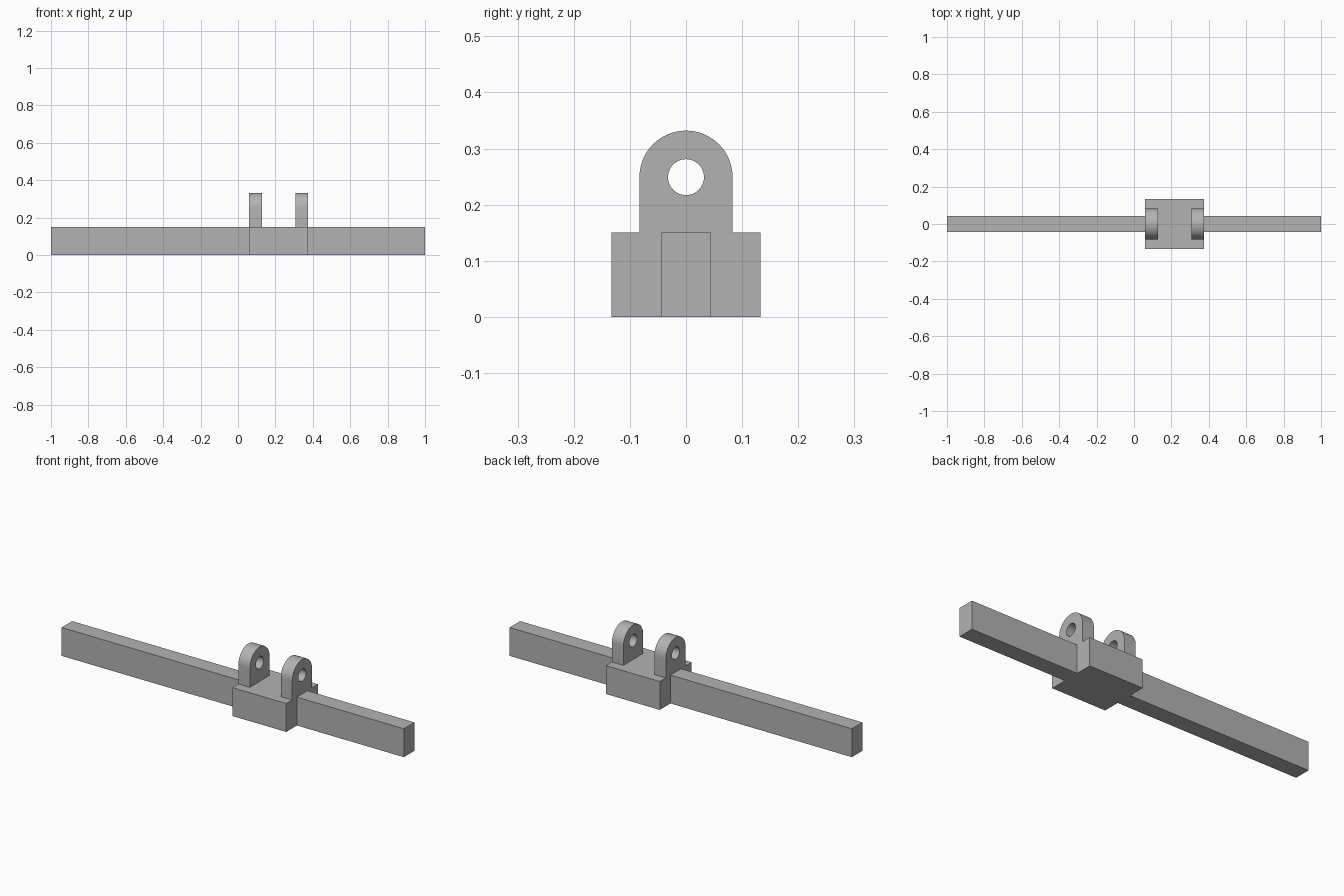
import bpy
import bmesh
from math import cos, sin, pi
from mathutils import Vector

cube = bpy.data.objects.get("Cube")
if cube:
    bpy.data.objects.remove(cube, do_unlink=True)

# Main dimensions
HEIGHT = 0.15
BLOCK_X = (0.06, 0.375)
BLOCK_Y = 0.133
BAR_Y = 0.044
LUG_WIDTH = 0.067
LUG_RADIUS = 0.083
HOLE_RADIUS = 0.032
HOLE_Z = 0.249
SEGMENTS = 48

steel = bpy.data.materials.new("plain_grey")
steel.use_nodes = True
GREY = (0.45, 0.45, 0.45, 1)
steel.diffuse_color = GREY
steel.node_tree.nodes["Principled BSDF"].inputs["Base Color"].default_value = GREY


def extrude_outline(name, loops, depth):
    """Fill closed loops (later loops are holes) and extrude along depth."""
    bm = bmesh.new()
    edges = []
    for loop in loops:
        verts = [bm.verts.new(p) for p in loop]
        edges += [bm.edges.new((v, verts[i - 1])) for i, v in enumerate(verts)]
    bmesh.ops.triangle_fill(bm, edges=edges, use_beauty=True)
    result = bmesh.ops.extrude_face_region(bm, geom=bm.faces[:], use_keep_orig=True)
    moved = [g for g in result["geom"] if isinstance(g, bmesh.types.BMVert)]
    bmesh.ops.translate(bm, verts=moved, vec=Vector(depth))
    bmesh.ops.recalc_face_normals(bm, faces=bm.faces[:])
    mesh = bpy.data.meshes.new(name)
    bm.to_mesh(mesh)
    bm.free()
    mesh.materials.append(steel)
    obj = bpy.data.objects.new(name, mesh)
    bpy.context.collection.objects.link(obj)
    return obj


# Long bar with the wider block, one cross-shaped outline
x0, x1 = BLOCK_X
half = [(-1, BAR_Y), (x0, BAR_Y), (x0, BLOCK_Y), (x1, BLOCK_Y), (x1, BAR_Y), (1, BAR_Y)]
outline = half + [(x, -y) for x, y in reversed(half)]
extrude_outline("bar_and_block", [[(x, y, 0) for x, y in outline]], (0, 0, HEIGHT))


# Two round-topped lugs with pin holes, flush with the block ends
def arc(x, radius, turn, count):
    return [(x, radius * cos(turn * i / count), HOLE_Z + radius * sin(turn * i / count))
            for i in range(count + 1)]


for name, x in (("right_lug", x0), ("left_lug", x1 - LUG_WIDTH)):
    outer = arc(x, LUG_RADIUS, pi, SEGMENTS // 2)
    outer += [(x, -LUG_RADIUS, HEIGHT), (x, LUG_RADIUS, HEIGHT)]
    hole = arc(x, HOLE_RADIUS, 2 * pi, SEGMENTS)[:-1]
    lug = extrude_outline(name, [outer, hole], (LUG_WIDTH, 0, 0))
    bpy.ops.object.select_all(action="DESELECT")
    lug.select_set(True)
    bpy.context.view_layer.objects.active = lug
    bpy.ops.object.shade_smooth_by_angle(angle=pi / 6)
